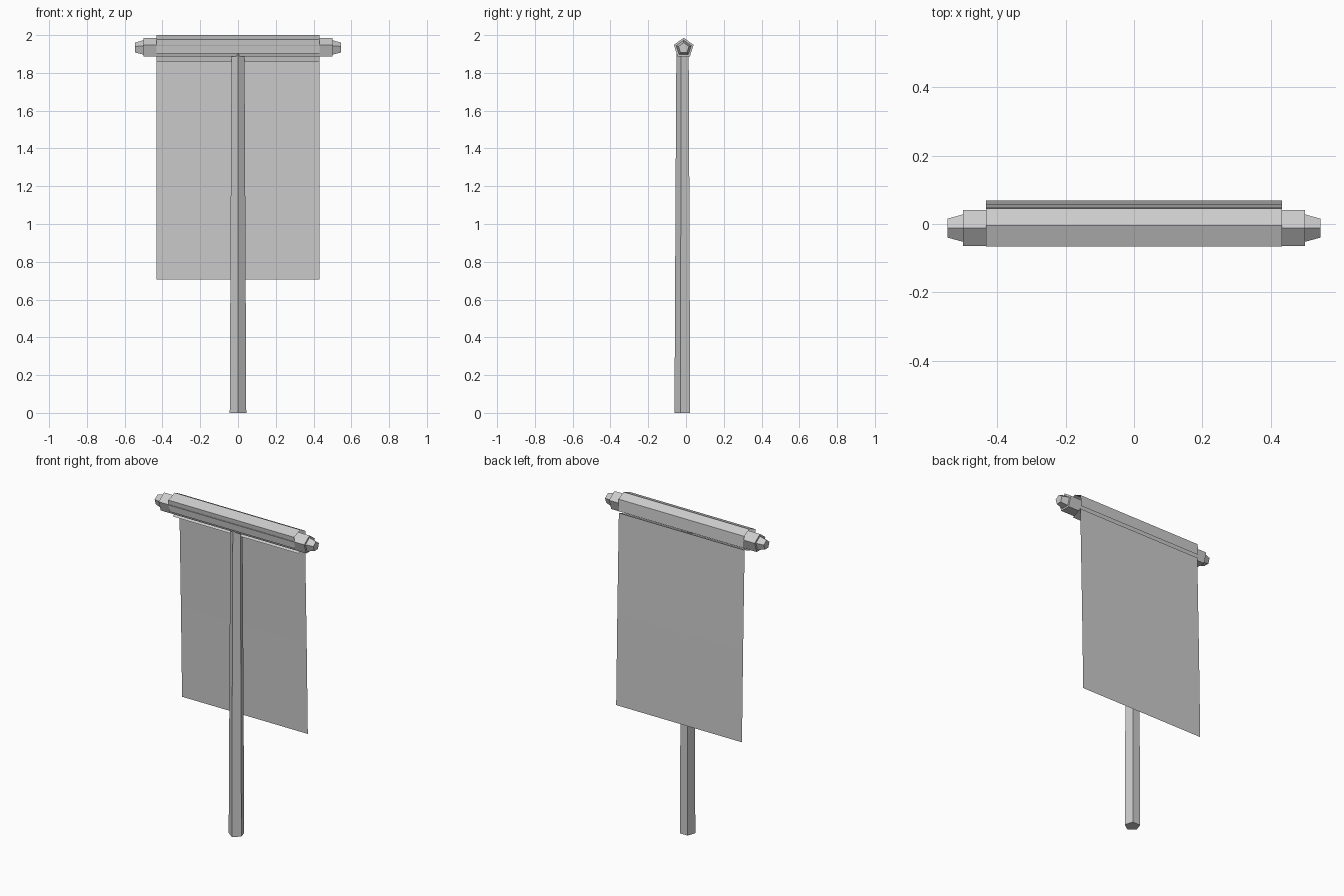
import bpy, math
from mathutils import Vector

if "Cube" in bpy.data.objects:
    bpy.data.objects.remove(bpy.data.objects["Cube"])


def make_object(name, verts, faces):
    mesh = bpy.data.meshes.new(name)
    mesh.from_pydata(verts, [], faces)
    mesh.update()
    obj = bpy.data.objects.new(name, mesh)
    bpy.context.collection.objects.link(obj)
    return obj


def pentagon_loft(name, stations, place):
    """Closed five-sided solid through (distance, radius) stations."""
    verts, faces, n = [], [], 5
    for d, r in stations:
        for i in range(n):
            a = 2 * math.pi * i / n
            verts.append(place(d, r * math.cos(a), r * math.sin(a)))
    for s in range(len(stations) - 1):
        for i in range(n):
            j = (i + 1) % n
            faces.append((s * n + i, s * n + j, (s + 1) * n + j, (s + 1) * n + i))
    faces.append(tuple(reversed(range(n))))
    faces.append(tuple(range((len(stations) - 1) * n, len(stations) * n)))
    return make_object(name, verts, faces)


def cloth_sheet(name, profile, half_width):
    """Thin sheet: a (y, z) profile swept along x."""
    verts = [(x, y, z) for y, z in profile for x in (-half_width, half_width)]
    faces = [(2 * i, 2 * i + 1, 2 * i + 3, 2 * i + 2) for i in range(len(profile) - 1)]
    return make_object(name, verts, faces)


# Upright pole, one edge facing the front
pentagon_loft("pole", [(0, 0.046), (1.22, 0.040), (1.905, 0.036)],
              lambda d, u, v: Vector((v, -0.015 - u, d)))

# Crossbar with stepped, tapered tips, one edge facing up
half = [(0.545, 0.029), (0.5, 0.042), (0.5, 0.055)]
stations = [(-d, r) for d, r in half] + half[::-1]
pentagon_loft("crossbar", stations,
              lambda d, u, v: Vector((d, -0.012 - v, 1.931 + u)))

# Cloth sleeve folded over the crossbar
cloth_sheet("banner_sleeve",
            [(-0.058, 1.903), (-0.066, 1.977), (-0.005, 2.0), (0.045, 1.975), (0.05, 1.903)], 0.432)

# Hanging cloth with a small turned-in hem under the crossbar
cloth_sheet("banner_cloth",
            [(-0.024, 1.86), (0.042, 1.888), (0.057, 1.27), (0.068, 0.705)], 0.432)
